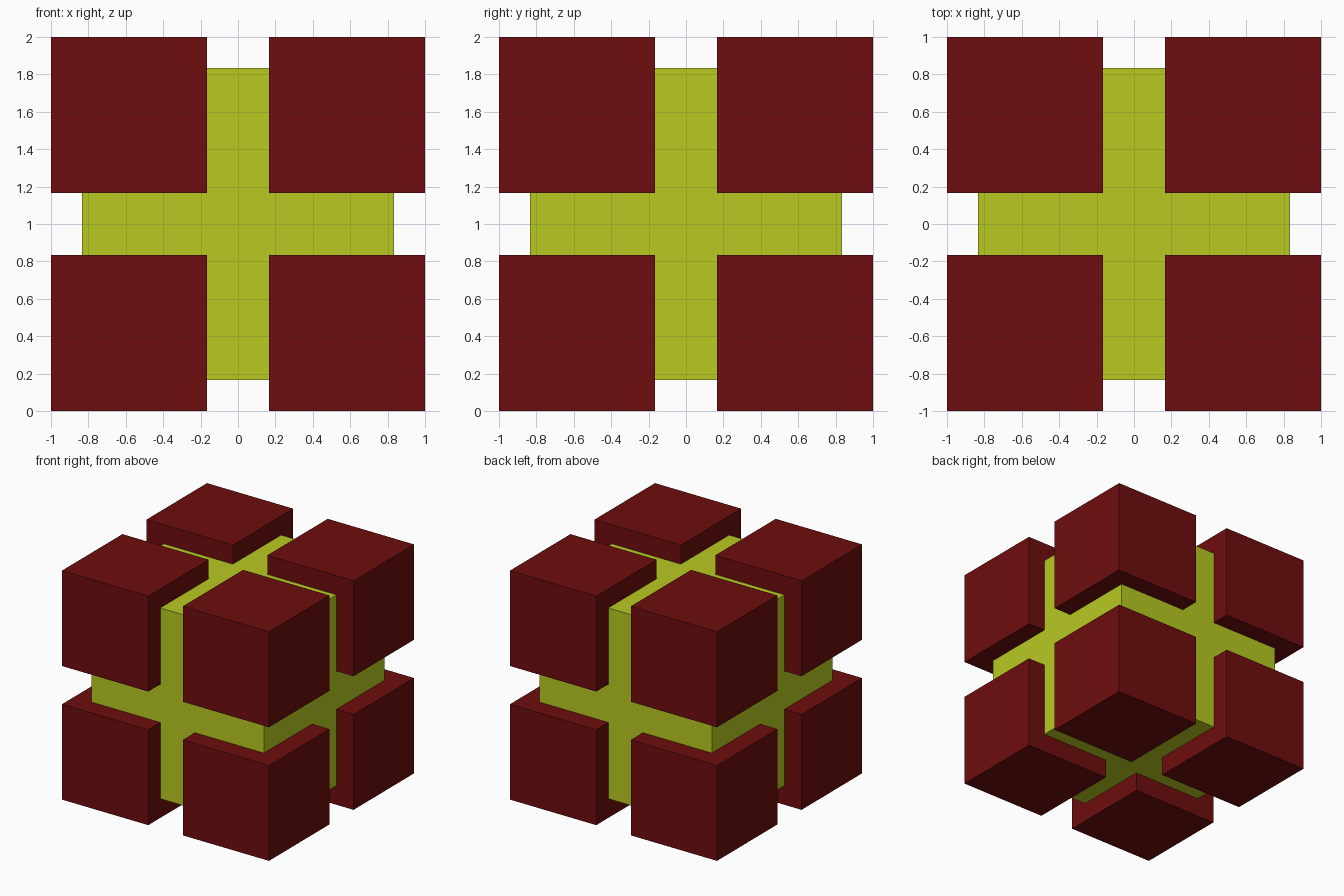
import bpy
from itertools import product

if "Cube" in bpy.data.objects:
    bpy.data.objects.remove(bpy.data.objects["Cube"])


def material(name, rgb):
    m = bpy.data.materials.new(name)
    m.diffuse_color = (*rgb, 1.0)
    m.use_nodes = True
    m.node_tree.nodes["Principled BSDF"].inputs["Base Color"].default_value = m.diffuse_color
    return m


def cube(name, size, center, mat):
    bpy.ops.mesh.primitive_cube_add(size=size, location=center)
    ob = bpy.context.object
    ob.name = name
    ob.data.materials.append(mat)
    return ob


lime = material("lime", (0.479, 0.591, 0.0152))
dark_red = material("dark red", (0.156, 0.004, 0.004))

# Central cube, inset by a sixth from the outer bounds
cube("core", 5 / 3, (0, 0, 1), lime)

# Eight corner blocks, separated by gaps of a third
block = 5 / 6
offset = 1 - block / 2
for sx, sy, sz in product((-1, 1), repeat=3):
    name = "corner_block_%s_%s_%s" % (
        "left" if sx < 0 else "right",
        "front" if sy < 0 else "back",
        "bottom" if sz < 0 else "top")
    cube(name, block, (sx * offset, sy * offset, 1 + sz * offset), dark_red)
